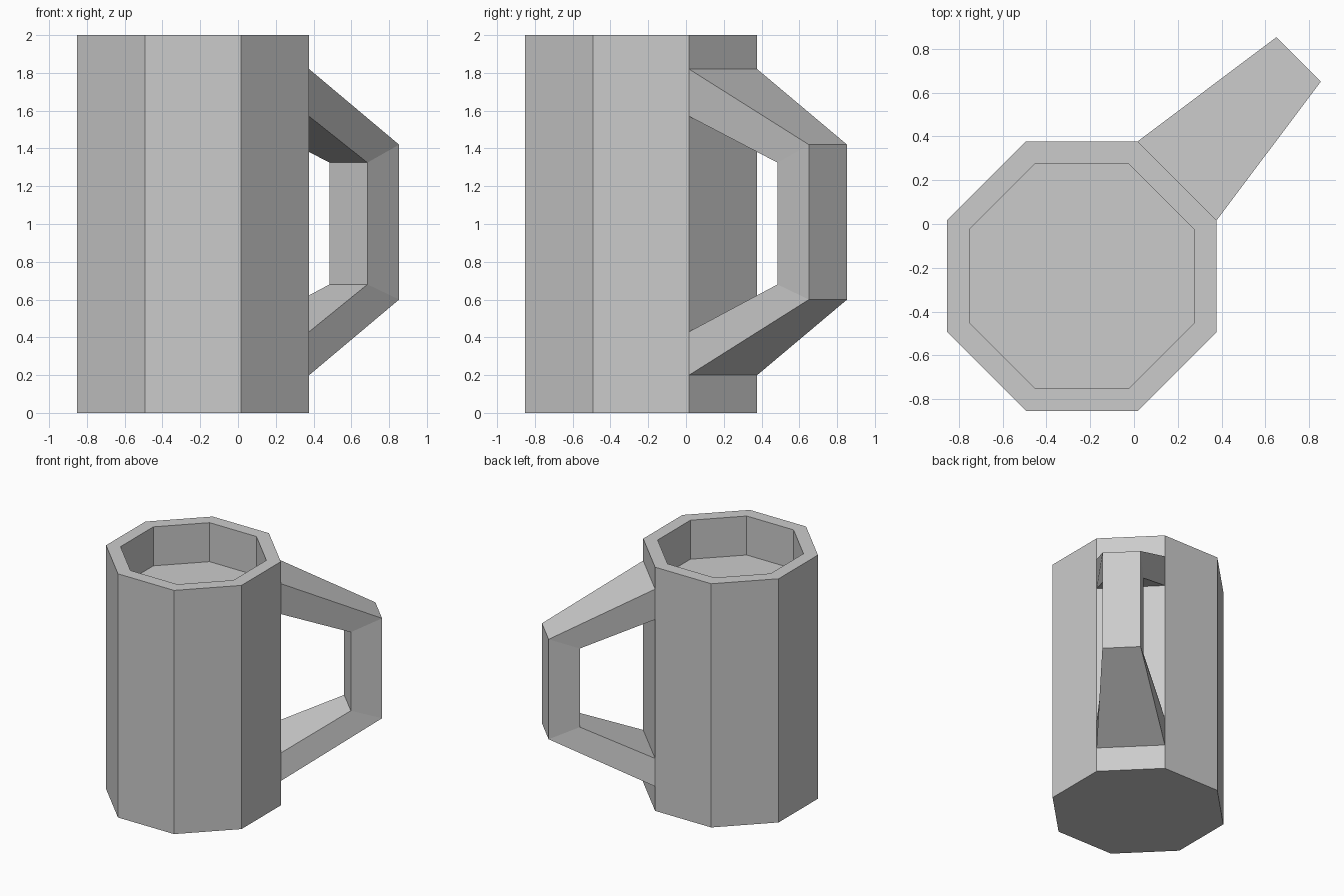
import bpy, bmesh
from math import pi, cos
from mathutils import Matrix, Vector

if "Cube" in bpy.data.objects:
    bpy.data.objects.remove(bpy.data.objects["Cube"])

CENTRE = -0.238   # body centre on x and y
APOTHEM = 0.615   # body centre to flat side


def add_object(name, bm):
    bmesh.ops.recalc_face_normals(bm, faces=bm.faces)
    mesh = bpy.data.meshes.new(name)
    bm.to_mesh(mesh)
    bm.free()
    obj = bpy.data.objects.new(name, mesh)
    bpy.context.collection.objects.link(obj)
    return obj


# Octagonal mug body with a shallow recessed top
bm = bmesh.new()
r = APOTHEM / cos(pi / 8)
place = Matrix.Translation((CENTRE, CENTRE, 1)) @ Matrix.Rotation(pi / 8, 4, 'Z')
bmesh.ops.create_cone(bm, cap_ends=True, segments=8, radius1=r, radius2=r,
                      depth=2, matrix=place)
top = max(bm.faces, key=lambda f: f.calc_center_median().z)
bmesh.ops.inset_region(bm, faces=[top], thickness=0.11)
well = bmesh.ops.extrude_discrete_faces(bm, faces=[top])['faces'][0]
bmesh.ops.translate(bm, verts=well.verts, vec=(0, 0, -0.32))
add_object("mug_body", bm)

# Handle on the diagonal side: sections of (distance, half width, z), outer then inner
sections = [
    ((0.278, 0.255, 1.82), (0.278, 0.255, 1.57)),
    ((1.063, 0.143, 1.42), (0.827, 0.142, 1.325)),
    ((1.063, 0.143, 0.60), (0.827, 0.142, 0.68)),
    ((0.278, 0.255, 0.20), (0.278, 0.255, 0.43)),
]
bm = bmesh.new()
turn = Matrix.Rotation(pi / 4, 3, 'Z')
rings = []
for (do, wo, zo), (di, wi, zi) in sections:
    corners = [(do, -wo, zo), (do, wo, zo), (di, wi, zi), (di, -wi, zi)]
    rings.append([bm.verts.new(turn @ Vector(c)) for c in corners])
for a, b in zip(rings, rings[1:]):
    for i in range(4):
        j = (i + 1) % 4
        bm.faces.new((a[i], a[j], b[j], b[i]))
add_object("handle", bm)
